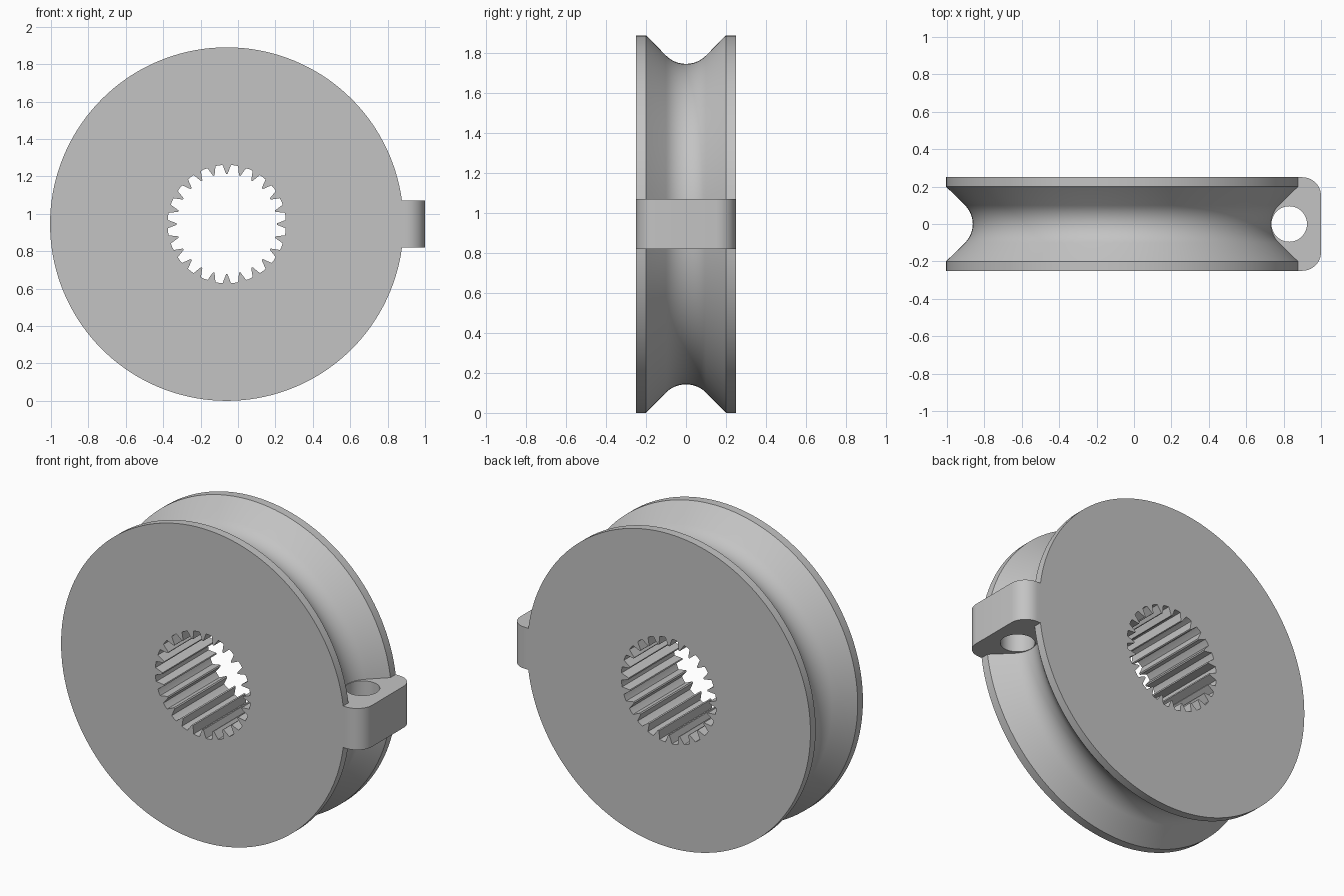
import bpy
import bmesh
from math import sin, cos, pi, radians

if "Cube" in bpy.data.objects:
    bpy.data.objects.remove(bpy.data.objects["Cube"], do_unlink=True)

CX, CZ, R = -0.06, 0.945, 0.945   # wheel axis and radius
HALF = 0.25                       # half thickness
TEETH = 24

grey = bpy.data.materials.new("plain grey")
grey.use_nodes = True
grey.diffuse_color = (0.55, 0.55, 0.55, 1)
grey.node_tree.nodes["Principled BSDF"].inputs["Base Color"].default_value = grey.diffuse_color


def loft(name, rings):
    """Closed solid through matching rings of points, capped at both ends."""
    bm = bmesh.new()
    loops = [[bm.verts.new(p) for p in ring] for ring in rings]
    n = len(loops[0])
    for a, b in zip(loops, loops[1:]):
        for i in range(n):
            j = (i + 1) % n
            bm.faces.new((a[i], a[j], b[j], b[i]))
    bm.faces.new(loops[0])
    bm.faces.new(loops[-1])
    bmesh.ops.recalc_face_normals(bm, faces=bm.faces)
    mesh = bpy.data.meshes.new(name)
    bm.to_mesh(mesh)
    bm.free()
    mesh.materials.append(grey)
    obj = bpy.data.objects.new(name, mesh)
    bpy.context.collection.objects.link(obj)
    return obj


def circle(r, n):
    return [(r * cos(2 * pi * i / n), r * sin(2 * pi * i / n)) for i in range(n)]


def along_y(outline, y):
    return [(CX + u, y, CZ + v) for u, v in outline]


def along_z(outline, z):
    return [(u, v, z) for u, v in outline]


def combine(target, other, operation):
    mod = target.modifiers.new(other.name, "BOOLEAN")
    mod.operation = operation
    mod.solver = "EXACT"
    mod.object = other
    bpy.ops.object.select_all(action="DESELECT")
    bpy.context.view_layer.objects.active = target
    target.select_set(True)
    bpy.ops.object.modifier_apply(modifier=mod.name)
    bpy.data.objects.remove(other, do_unlink=True)


# Wheel: flat rims, 45 degree flanks and a rounded groove bottom
arc_r = 0.1 / sin(pi / 4)
arc = [radians(-45 + 90 * i / 12) for i in range(13)]
groove = [(arc_r * sin(a), 0.802 + arc_r * (1 - cos(a))) for a in arc]
profile = [(-HALF, R), (-0.2, R)] + groove + [(0.2, R), (HALF, R)]
wheel = loft("grooved_wheel", [along_y(circle(r, 144), y) for y, r in profile])

# Side lug with rounded outer corners
corner = [(0.9 + 0.1 * sin(radians(a)), 0.15 + 0.1 * cos(radians(a)))
          for a in range(0, 91, 9)]
lug_outline = [(0.6, HALF)] + corner + [(x, -y) for x, y in reversed(corner)] + [(0.6, -HALF)]
lug = loft("side_lug", [along_z(lug_outline, CZ + s * 0.125) for s in (-1, 1)])
combine(wheel, lug, "UNION")

# Vertical hole through the lug
hole_outline = [(0.83 + u, v) for u, v in circle(0.095, 48)]
hole = loft("lug_hole", [along_z(hole_outline, CZ + s * 0.15) for s in (-1, 1)])
combine(wheel, hole, "DIFFERENCE")

# Splined bore with narrow teeth pointing inward
bore_outline = []
for i in range(TEETH):
    mid = 2 * pi * i / TEETH
    for r, half_width in ((0.316, -0.022), (0.268, -0.004), (0.268, 0.004), (0.316, 0.022)):
        a = mid + half_width / r
        bore_outline.append((r * cos(a), r * sin(a)))
    a = mid + pi / TEETH
    bore_outline.append((0.317 * cos(a), 0.317 * sin(a)))
bore = loft("splined_bore", [along_y(bore_outline, s * 0.4) for s in (-1, 1)])
combine(wheel, bore, "DIFFERENCE")

bpy.ops.object.shade_smooth_by_angle(angle=radians(25))
